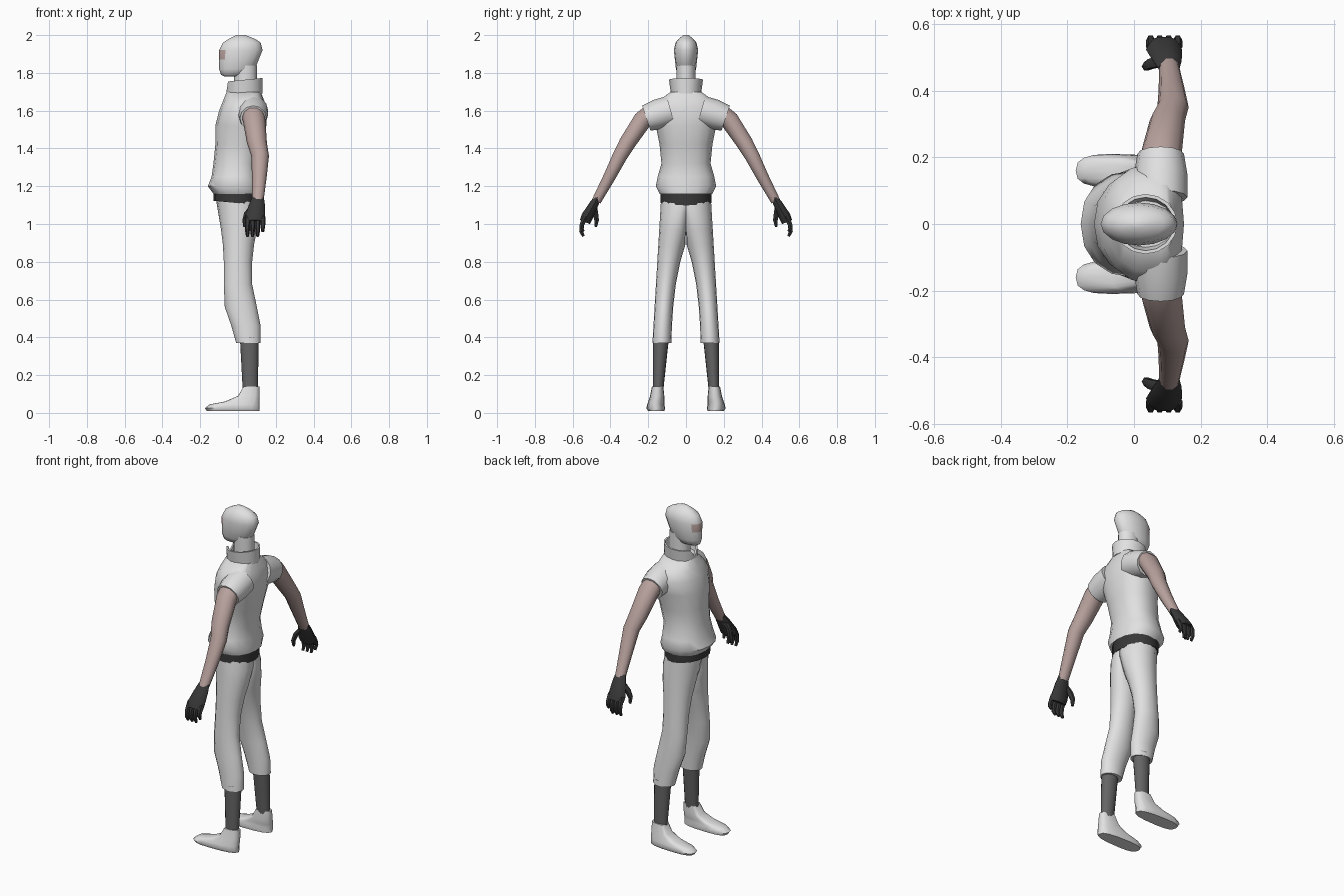
import bpy, bmesh, math
from mathutils import Vector

if "Cube" in bpy.data.objects:
    bpy.data.objects.remove(bpy.data.objects["Cube"])


def material(name, *colour):
    mat = bpy.data.materials.new(name)
    mat.use_nodes = True
    mat.diffuse_color = (*colour, 1)
    shader = mat.node_tree.nodes["Principled BSDF"]
    shader.inputs["Base Color"].default_value = (*colour, 1)
    return mat


white = material("white cloth", .75, .75, .75)
skin = material("skin", .48, .36, .34)
grey = material("grey sock", .13, .13, .13)
black = material("black leather", .04, .04, .04)


def signed_power(value, exponent):
    """Keep tiny trigonometric residue at zero so points meet the centre line."""
    if abs(value) < .001:
        return 0
    return math.copysign(abs(value) ** exponent, value)


def ring(z, front, back, outer, inner=None, widest=None, square=1, tilt=0, count=16):
    """Horizontal section; points of a mirrored half stop at the centre line."""
    mirrored = inner is not None
    inner = inner if mirrored else -outer
    widest = (front + back) / 2 if widest is None else widest
    points = []
    for step in range(count):
        angle = math.tau * step / count
        forward = signed_power(math.cos(angle), square)
        sideways = signed_power(math.sin(angle), square)
        reach = widest - front if forward > 0 else back - widest
        x = widest - forward * reach
        y = (outer + inner) / 2 + sideways * (outer - inner) / 2
        points.append(Vector((x, max(y, 0) if mirrored else y, z - tilt * x)))
    return points


def loft(name, rings, mat, mirror=False):
    """Skin equal rings, close both ends and shade smooth."""
    bm = bmesh.new()
    rows = [[bm.verts.new(point) for point in points] for points in rings]
    for low, high in zip(rows, rows[1:]):
        for i in range(len(low)):
            bm.faces.new((low[i - 1], low[i], high[i], high[i - 1]))
    bm.faces.new(rows[0])
    bm.faces.new(rows[-1])
    bmesh.ops.recalc_face_normals(bm, faces=bm.faces)
    mesh = bpy.data.meshes.new(name)
    bm.to_mesh(mesh)
    bm.free()
    mesh.materials.append(mat)
    part = bpy.data.objects.new(name, mesh)
    bpy.context.collection.objects.link(part)
    bpy.ops.object.select_all(action='DESELECT')
    part.select_set(True)
    bpy.context.view_layer.objects.active = part
    bpy.ops.object.shade_smooth_by_angle(angle=math.radians(50))
    if mirror:
        modifier = part.modifiers.new("Mirror", 'MIRROR')
        modifier.use_axis = (False, True, False)
        modifier.use_mirror_merge = False
    return part


def limb(name, path, mat, flat=1, count=10):
    """Mirrored tube through (x, y, z, radius) stations, thinned by flat."""
    centres = [Vector(station[:3]) for station in path]
    across = Vector((1, 0, 0))
    rings = []
    for i, centre in enumerate(centres):
        along = centres[min(i + 1, len(path) - 1)] - centres[max(i - 1, 0)]
        depth = across.cross(along).normalized() * flat
        radius = path[i][-1]
        angles = [math.tau * step / count for step in range(count)]
        rings.append([centre + radius * (across * math.cos(a) + depth * math.sin(a))
                      for a in angles])
    return loft(name, rings, mat, mirror=True)


# Head: narrow in proportion to its depth, with an opening across the eyes
head_profile = [(1.78, -.07, 0), (1.79, -.09, .05), (1.82, -.1, .09), (1.87, -.1, .11),
                (1.92, -.1, .13), (1.96, -.08, .12), (1.98, -.05, .09), (2, -.01, .04)]
head = loft("head", [ring(z, front, back, outer=(back - front) * .28)
                     for z, front, back in head_profile], white)
head.data.materials.append(skin)
eye_low, eye_high = head_profile[3][0], head_profile[4][0]
for face in head.data.polygons:
    if face.center.x < -.07 and eye_low < face.center.z < eye_high:
        face.material_index = 1

loft("neck", [ring(z, front=-.02, back=.1, outer=.05) for z in (1.68, 1.84)], white)

# Sleeveless top: pinched waist, flared hem, broad shoulders
shirt_profile = [(1.18, -.11, .1, .12), (1.16, -.13, .12, .14), (1.2, -.16, .12, .16),
                 (1.25, -.14, .11, .15), (1.32, -.13, .11, .13), (1.42, -.12, .13, .14),
                 (1.52, -.12, .15, .16), (1.6, -.1, .15, .18), (1.65, -.08, .14, .15),
                 (1.7, -.06, .12, .08)]
shirt_rings = []
for z, front, back, outer in shirt_profile:
    shoulder_shift = max(0, z - 1.3) * .2
    shirt_rings.append(ring(z, front, back, outer, widest=shoulder_shift, square=.9))
loft("shirt", shirt_rings, white)
limb("sleeve", [(.08, .08, 1.6, .08), (.08, .15, 1.58, .08), (.08, .21, 1.56, .07)],
     white, count=12)

# Standing collar, notched at the front
collar = [ring(1.69, front=-.06, back=.13, outer=.08),
          ring(1.76, front=-.06, back=.13, outer=.09, tilt=-.1),
          ring(1.76, front=-.05, back=.12, outer=.08, tilt=-.1),
          ring(1.71, front=-.05, back=.12, outer=.07)]
for edge in collar[1:3]:
    edge[0].z = collar[-1][0].z
loft("collar", collar, white)

# Belt, lower at the back
loft("belt", [ring(z, front=-.13, back=.11, outer=.135, tilt=.1)
              for z in (1.11, 1.18)], black)

# Cropped trousers: halves share a hip, then part below the crotch
leg_rings = []
crotch = .9
for z, front, back in [(1.15, -.12, .1), (1.06, -.105, .11), (.97, -.09, .1),
                       (.89, -.08, .085), (.8, -.075, .075), (.68, -.075, .075),
                       (.56, -.07, .1), (.46, -.035, .12), (.37, -.01, .12)]:
    inner = .08 * (1 - (z / crotch) ** 4)
    leg_rings.append(ring(z, front, back, outer=.2 - .06 * z, inner=inner))
loft("trouser_leg", leg_rings, white, mirror=True)

# Socks taper into the shoes
loft("sock", [ring(.4, front=.01, back=.11, outer=.175, inner=.09),
              ring(.12, front=.025, back=.105, outer=.175, inner=.12)], grey, mirror=True)
shoe_rings = []
for z, front, outer, inner in [(.01, -.165, .2, .115), (.025, -.175, .21, .11),
                               (.045, -.15, .205, .115), (.06, -.07, .2, .115),
                               (.09, 0, .19, .115), (.14, .03, .18, .12)]:
    shoe_rings.append(ring(z, front, back=.115, outer=outer, inner=inner,
                           widest=front / 2 + .02, square=.75))
loft("shoe", shoe_rings, white, mirror=True)

# Bare arms, bent slightly back at the elbow
limb("arm", [(.08, .18, 1.59, .06), (.085, .23, 1.55, .06), (.1, .31, 1.43, .053),
             (.117, .35, 1.36, .047), (.113, .405, 1.25, .039), (.105, .475, 1.12, .03)],
     skin, flat=.87)

# Gloves: flat palm, four curled fingers and a thumb
limb("glove_palm", [(.105, .467, 1.14, .032), (.1, .49, 1.1, .043),
                    (.09, .523, 1.04, .054), (.09, .535, 1.01, .05)], black, flat=.6)
fingers = ["index_finger", "middle_finger", "ring_finger", "little_finger"]
for place, name in enumerate(fingers):
    x = .05 + place * .027
    tip = .96 if name == "little_finger" else .935
    limb(name, [(x, .53, 1.04, .014), (x, .55, 1, .014),
                (x, .555, tip + .025, .012), (x, .543, tip, .008)], black, count=6)
limb("thumb", [(.085, .49, 1.1, .02), (.05, .48, 1.06, .017),
               (.037, .473, 1.02, .014), (.036, .478, .985, .008)], black, count=6)
